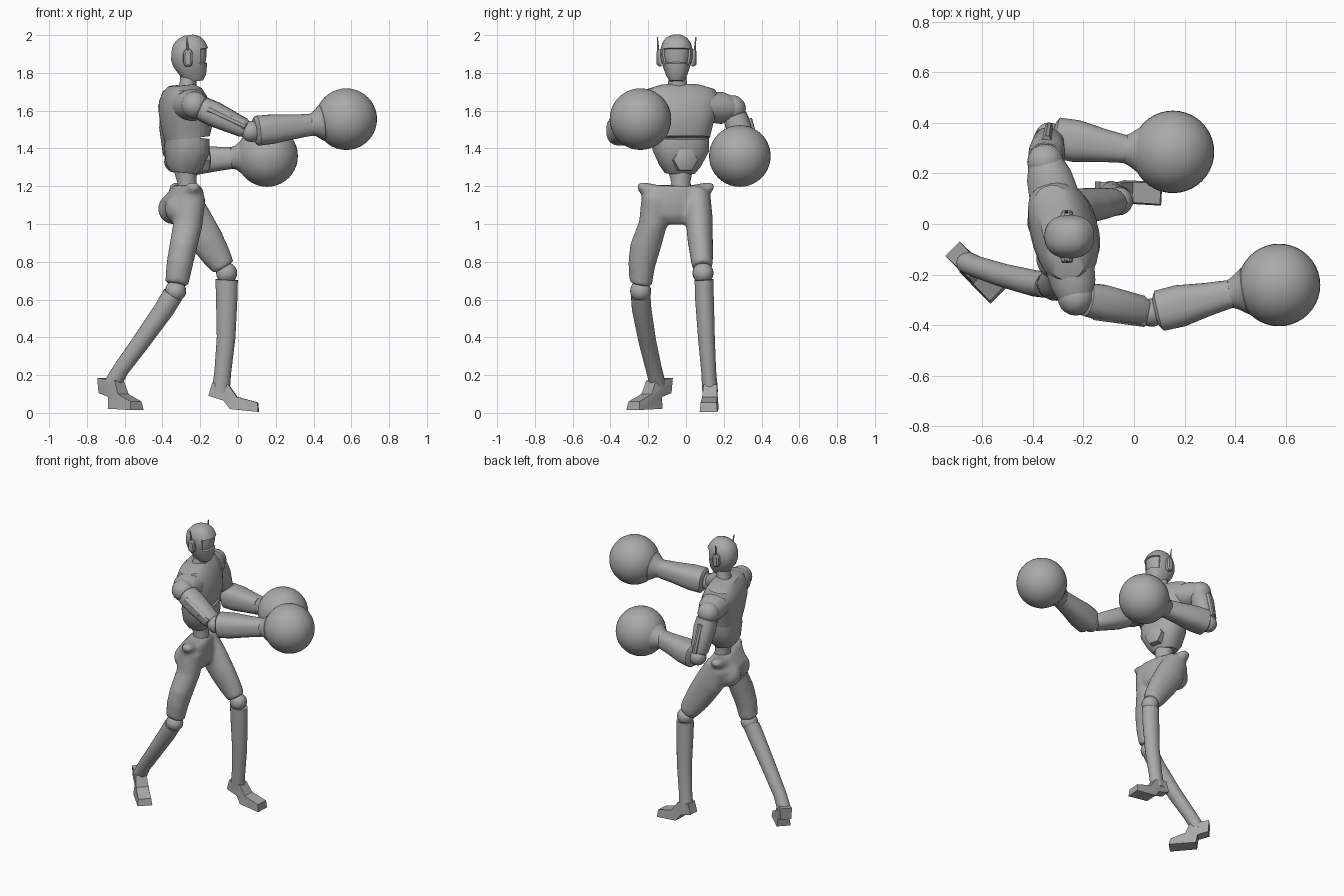
import bpy, bmesh, math
from mathutils import Vector, Matrix

if "Cube" in bpy.data.objects:
    bpy.data.objects.remove(bpy.data.objects["Cube"])

grey = bpy.data.materials.new("plain_grey")
grey.use_nodes = True
grey.diffuse_color = (0.4, 0.4, 0.4, 1)
grey.node_tree.nodes["Principled BSDF"].inputs["Base Color"].default_value = (0.4, 0.4, 0.4, 1)

UP = Vector((0, 0, 1))


def heading(deg):
    return Vector((math.cos(math.radians(deg)), math.sin(math.radians(deg)), 0))


def add_loft(bm, rings, hint, n=20, power=2.0):
    """Rings are (x, y, z, radius along hint, radius across); capped tube."""
    pts = [Vector(r[:3]) for r in rings]
    axis = (pts[-1] - pts[0]).normalized()
    u = (hint - axis * hint.dot(axis)).normalized()
    v = axis.cross(u)
    loops = []
    for p, r in zip(pts, rings):
        loop = []
        for i in range(n):
            a = math.tau * (i + 0.5) / n
            c, s = math.cos(a), math.sin(a)
            c = math.copysign(abs(c) ** (2 / power), c)
            s = math.copysign(abs(s) ** (2 / power), s)
            loop.append(bm.verts.new(p + u * r[3] * c + v * r[4] * s))
        loops.append(loop)
    for a, b in zip(loops, loops[1:]):
        for i in range(n):
            j = (i + 1) % n
            bm.faces.new((a[i], a[j], b[j], b[i]))
    bm.faces.new(loops[0][::-1])
    bm.faces.new(loops[-1])


def finish(name, bm, angle=35):
    bmesh.ops.recalc_face_normals(bm, faces=bm.faces)
    mesh = bpy.data.meshes.new(name)
    bm.to_mesh(mesh)
    bm.free()
    mesh.materials.append(grey)
    obj = bpy.data.objects.new(name, mesh)
    bpy.context.collection.objects.link(obj)
    bpy.ops.object.select_all(action='DESELECT')
    obj.select_set(True)
    bpy.context.view_layer.objects.active = obj
    bpy.ops.object.shade_smooth_by_angle(angle=math.radians(angle))
    return obj


def loft(name, rings, hint=UP, **kw):
    bm = bmesh.new()
    add_loft(bm, rings, hint, **kw)
    return finish(name, bm)


def ball(name, centre, r, seg=20):
    bm = bmesh.new()
    bmesh.ops.create_uvsphere(bm, u_segments=seg, v_segments=seg // 2, radius=r,
                              matrix=Matrix.Translation(centre))
    return finish(name, bm, 60)


def upright(rings, centre, yaw):
    """Rings (z, forward shift, depth, width) around a vertical axis."""
    f = heading(yaw)
    return [(centre[0] + f.x * s, centre[1] + f.y * s, z, d, w) for z, s, d, w in rings]


def between(a, b, stations):
    """Stations (fraction, radius, radius) along a straight limb."""
    a, b = Vector(a), Vector(b)
    return [(*a.lerp(b, t), r, q) for t, r, q in stations]


# Torso
YAW = 14
fwd = heading(YAW)
side = heading(YAW + 90)
core = (-0.28, -0.03)
loft("chest", upright([(1.455, 0.01, 0.115, 0.155), (1.52, 0.01, 0.13, 0.17), (1.6, 0, 0.13, 0.2),
                       (1.66, -0.01, 0.115, 0.215), (1.71, -0.015, 0.09, 0.19), (1.735, -0.02, 0.06, 0.11)],
                      core, YAW), fwd, n=28, power=2.5)
loft("abdomen", upright([(1.27, -0.01, 0.065, 0.08), (1.31, -0.005, 0.095, 0.11), (1.39, 0.01, 0.115, 0.15),
                         (1.46, 0.01, 0.112, 0.15)], core, YAW), fwd, n=24, power=2.5)
loft("waist", upright([(1.14, 0.01, 0.06, 0.075), (1.22, 0.01, 0.05, 0.05), (1.3, 0, 0.065, 0.07)],
                      core, YAW), fwd)
loft("neck", upright([(1.69, 0, 0.055, 0.075), (1.74, 0.01, 0.045, 0.05), (1.8, 0.015, 0.045, 0.048)],
                     (-0.275, -0.045), 0), heading(0))
hex_c = Vector((-0.28, -0.03, 1.34)) + fwd * 0.085
loft("belly_hatch", between(hex_c, hex_c + fwd * 0.045, [(0, 0.07, 0.07), (0.8, 0.066, 0.066), (1, 0.05, 0.05)]),
     n=6)

# Head with a recessed visor
bm = bmesh.new()
add_loft(bm, upright([(1.755, 0.025, 0.045, 0.035), (1.785, 0.02, 0.067, 0.055), (1.84, 0.003, 0.09, 0.074),
                      (1.88, 0, 0.1, 0.085), (1.92, 0, 0.099, 0.086), (1.96, -0.005, 0.084, 0.075),
                      (1.985, -0.005, 0.06, 0.056), (2.0, -0.005, 0.025, 0.025)], (-0.255, -0.05), 0),
         heading(0), n=28, power=2.3)
bm.normal_update()
visor = [f for f in bm.faces if 1.84 < f.calc_center_median().z < 1.92 and f.normal.x > 0.55]
bmesh.ops.inset_region(bm, faces=visor, thickness=0.004, depth=-0.01)
finish("head", bm)
for label, s in (("left", 1), ("right", -1)):
    y = -0.05 + s * 0.08
    loft(label + "_ear", between((-0.265, y, 1.88), (-0.265, y + s * 0.025, 1.88),
                                 [(0, 0.048, 0.026), (0.7, 0.045, 0.024), (1, 0.035, 0.015)]), n=12, power=3)
    loft(label + "_antenna", between((-0.265, y + s * 0.015, 1.89), (-0.27, y + s * 0.022, 1.99),
                                     [(0, 0.008, 0.008), (1, 0.003, 0.003)]), heading(0), n=8)

# Arms: shoulder, elbow, wrist and glove centre
arms = {"left": [(-0.35, 0.245, 1.61), (-0.335, 0.345, 1.33), (-0.03, 0.295, 1.35), (0.154, 0.285, 1.36)],
        "right": [(-0.23, -0.29, 1.63), (0.07, -0.35, 1.49), (0.385, -0.275, 1.525), (0.573, -0.241, 1.555)]}
for label, (sh, el, wr, gl) in arms.items():
    inner = Vector((core[0], core[1], 1.63)).lerp(Vector(sh), 0.5)
    loft(label + "_shoulder_cap", between(inner, sh, [(0, 0.08, 0.1), (0.6, 0.085, 0.09), (1, 0.065, 0.07)]))
    ball(label + "_shoulder", sh, 0.072)
    loft(label + "_upper_arm", between(sh, el, [(0.1, 0.045, 0.045), (0.14, 0.064, 0.066), (0.35, 0.067, 0.072),
                                                (0.85, 0.052, 0.06), (0.93, 0.04, 0.045)]), power=2.4)
    ball(label + "_elbow", el, 0.056)
    loft(label + "_forearm", between(el, wr, [(0.06, 0.065, 0.06), (0.1, 0.08, 0.082), (0.35, 0.078, 0.084),
                                              (0.7, 0.066, 0.066), (1, 0.058, 0.055)]), power=2.6)
    loft(label + "_glove_cuff", between(wr, gl, [(-0.1, 0.05, 0.05), (0.02, 0.06, 0.06), (0.1, 0.064, 0.068),
                                                 (0.3, 0.095, 0.095), (0.5, 0.09, 0.09)]))
    ball(label + "_glove", gl, 0.163, 40)
    # Raised strips along the upper arm
    a, b = Vector(sh), Vector(el)
    out = Vector((0, math.copysign(1, sh[1]), 0.25)).normalized() * 0.058
    loft(label + "_arm_strip", between(a.lerp(b, 0.25) + out, a.lerp(b, 0.9) + out * 0.85,
                                       [(0, 0.025, 0.02), (1, 0.018, 0.016)]), n=8)

# Hips and thighs blended into one smooth shell
bm = bmesh.new()
hip_c = (-0.28, -0.055)
add_loft(bm, upright([(1.0, 0, 0.06, 0.07), (1.05, -0.01, 0.1, 0.14), (1.12, -0.01, 0.105, 0.175),
                      (1.18, 0.01, 0.075, 0.17), (1.205, 0.015, 0.06, 0.14)], hip_c, YAW), fwd, n=24, power=2.4)
add_loft(bm, [(-0.30, 0.06, 1.15, 0.085, 0.07), (-0.24, 0.07, 1.03, 0.1, 0.072), (-0.17, 0.075, 0.92, 0.092, 0.068),
              (-0.12, 0.082, 0.84, 0.08, 0.062), (-0.075, 0.087, 0.77, 0.062, 0.055)], heading(0))
add_loft(bm, [(-0.25, -0.16, 1.15, 0.08, 0.075), (-0.265, -0.175, 1.0, 0.078, 0.075),
              (-0.29, -0.215, 0.88, 0.074, 0.082), (-0.31, -0.235, 0.78, 0.07, 0.072),
              (-0.325, -0.24, 0.68, 0.062, 0.06)], heading(0))
for s in (1, -1):
    # Flared hip tips
    tip = Vector((*hip_c, 1.17)) + side * s * 0.13
    add_loft(bm, between(tip, tip + side * s * 0.075 + Vector((0, 0, 0.035)),
                         [(0, 0.045, 0.06), (0.7, 0.03, 0.04), (1, 0.018, 0.028)]), UP, n=12)
    # Buttocks
    seat = Vector((*hip_c, 1.08)) - fwd * 0.045 + side * s * 0.075
    bmesh.ops.create_uvsphere(bm, u_segments=16, v_segments=10, radius=0.083, matrix=Matrix.Translation(seat))
hips = finish("hips_and_thighs", bm, 60)
mod = hips.modifiers.new("Blend", 'REMESH')
mod.mode = 'VOXEL'
mod.voxel_size = 0.012
mod.use_smooth_shade = True
mod = hips.modifiers.new("Soften", 'SMOOTH')
mod.factor = 0.5
mod.iterations = 8

# Knees and shins
ball("left_knee", (-0.06, 0.09, 0.74), 0.056)
ball("right_knee", (-0.33, -0.24, 0.645), 0.056)
loft("left_shin", [(-0.06, 0.095, 0.705, 0.06, 0.05), (-0.06, 0.098, 0.6, 0.057, 0.05), (-0.063, 0.108, 0.4, 0.05, 0.045),
                   (-0.08, 0.12, 0.22, 0.045, 0.04), (-0.092, 0.128, 0.11, 0.048, 0.042)], heading(0))
loft("right_shin", [(-0.345, -0.24, 0.625, 0.055, 0.052), (-0.39, -0.235, 0.55, 0.054, 0.052),
                    (-0.51, -0.205, 0.38, 0.048, 0.047), (-0.62, -0.17, 0.23, 0.043, 0.043),
                    (-0.665, -0.15, 0.15, 0.046, 0.043)], heading(0))


# Feet: side profile of (forward, height, half width) pushed out both ways
def foot(name, ankle, yaw, profile):
    bm = bmesh.new()
    f, s = heading(yaw), heading(yaw + 90)
    walls = []
    for sign in (1, -1):
        walls.append([bm.verts.new(Vector((*ankle, z)) + f * x + s * sign * w) for x, z, w in profile])
    n = len(profile)
    for i in range(n):
        j = (i + 1) % n
        bm.faces.new((walls[0][i], walls[0][j], walls[1][j], walls[1][i]))
    bm.faces.new(walls[0])
    bm.faces.new(walls[1][::-1])
    bmesh.ops.triangulate(bm, faces=[p for p in bm.faces if len(p.verts) > 4])
    finish(name, bm, 30)


foot("left_foot", (-0.095, 0.13), -3,
     [(-0.06, 0.09, 0.035), (0.02, 0.065, 0.035), (0.055, 0.02, 0.046), (0.205, 0.005, 0.047),
      (0.2, 0.055, 0.042), (0.09, 0.085, 0.04), (0.045, 0.15, 0.035), (-0.04, 0.16, 0.035)])
foot("right_foot", (-0.65, -0.165), -45,
     [(-0.09, 0.105, 0.035), (-0.02, 0.085, 0.035), (-0.01, 0.022, 0.046), (0.165, 0.015, 0.048),
      (0.155, 0.06, 0.042), (0.06, 0.1, 0.04), (0.03, 0.17, 0.035), (-0.095, 0.185, 0.04)])
